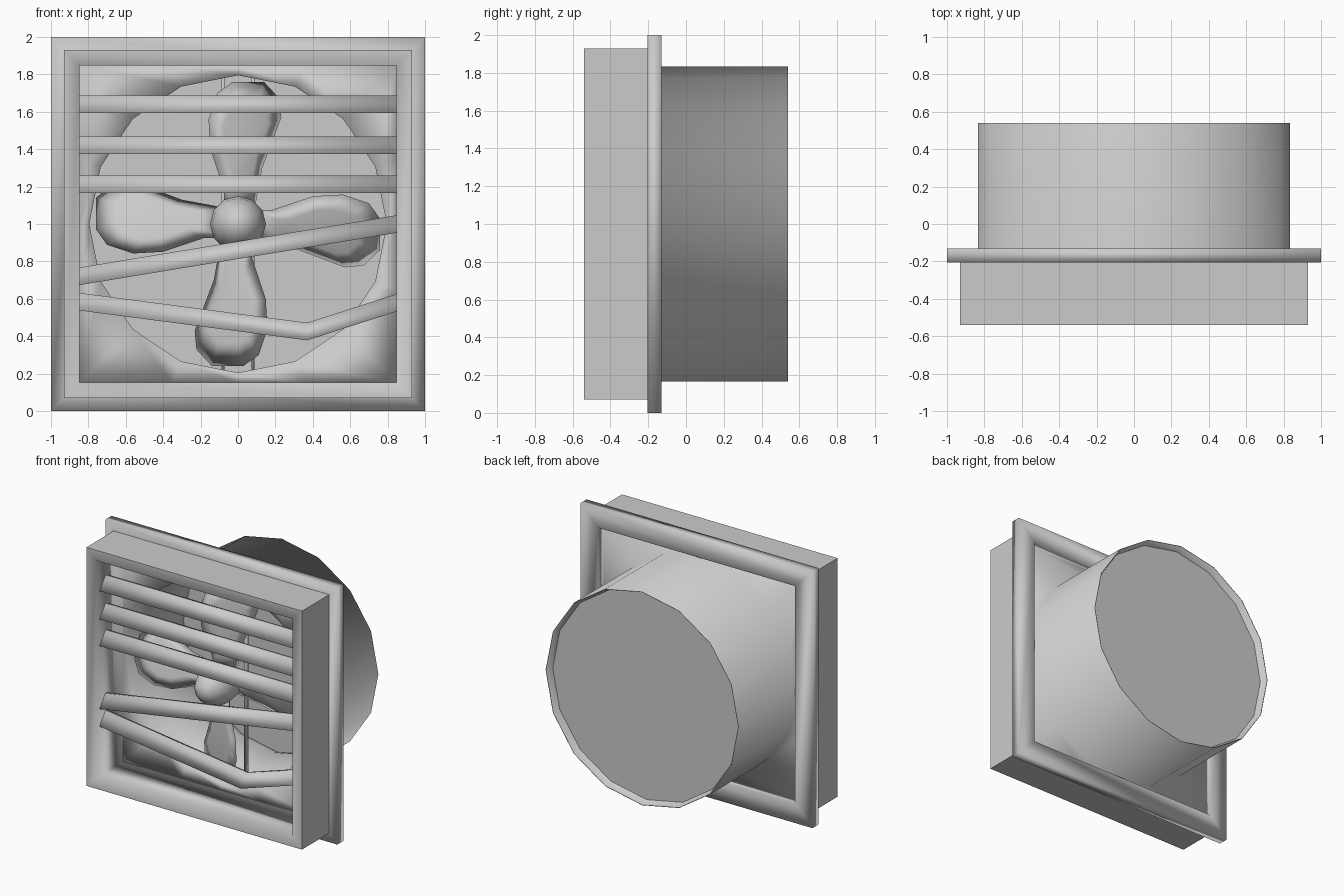
import bpy, bmesh, math
from mathutils import Matrix, Vector

if "Cube" in bpy.data.objects:
    bpy.data.objects.remove(bpy.data.objects["Cube"])


def finish(name, bm, sharp_outer=0):
    """Turn a bmesh into a smooth-shaded object; the first faces may stay flat."""
    bmesh.ops.recalc_face_normals(bm, faces=bm.faces)
    bm.faces.ensure_lookup_table()
    for f in bm.faces:
        f.smooth = True
    for f in bm.faces[:sharp_outer]:
        for e in f.edges:
            e.smooth = False
    mesh = bpy.data.meshes.new(name)
    bm.to_mesh(mesh)
    bm.free()
    ob = bpy.data.objects.new(name, mesh)
    bpy.context.collection.objects.link(ob)
    return ob


def loft(name, loops, closed=False, caps=(False, False), sharp_outer=0):
    """Skin a list of equal-length point loops."""
    bm = bmesh.new()
    rings = [[bm.verts.new(p) for p in lp] for lp in loops]
    pairs = list(zip(rings, rings[1:]))
    if closed:
        pairs.append((rings[-1], rings[0]))
    for a, b in pairs:
        n = len(a)
        for i in range(n):
            j = (i + 1) % n
            bm.faces.new((a[i], a[j], b[j], b[i]))
    for flag, ring in zip(caps, (rings[0], rings[-1])):
        if flag:
            bm.faces.new(ring)
    return finish(name, bm, sharp_outer)


def square(h, y):
    return [(sx * h, y, 1 + sz * h) for sx, sz in ((-1, -1), (1, -1), (1, 1), (-1, 1))]


def circle(r, y, to_square=False):
    pts = []
    for i in range(16):
        c, s = math.cos(i * math.pi / 8), math.sin(i * math.pi / 8)
        k = r / max(abs(c), abs(s)) if to_square else r
        pts.append((c * k, y, 1 + s * k))
    return pts


# Square housing frame and wall flange
def ring(name, outer, inner, y0, y1, flat_faces=0):
    loft(name, [square(outer, y0), square(outer, y1), square(inner, y1), square(inner, y0)],
         True, sharp_outer=flat_faces)


ring("housing_frame", 0.93, 0.848, -0.54, -0.2, 4)
ring("wall_flange", 1.0, 0.848, -0.205, -0.13)

# Back panel flowing into the 16-sided duct: outer skin, thin rim, inner skin
loft("panel_and_duct", [circle(0.85, -0.19, True), circle(0.833, -0.19), circle(0.833, 0.54),
                        circle(0.828, 0.54), circle(0.795, 0.44), circle(0.795, -0.205),
                        circle(0.85, -0.205, True)], closed=True)

# Recessed plate that closes the duct
bm = bmesh.new()
bm.faces.new([bm.verts.new(p) for p in circle(0.81, 0.485)])
finish("duct_end_plate", bm)


# Tilted slats, the lower two crooked
def slat(name, path):
    section = ((-0.495, -0.047), (-0.47, -0.047), (-0.40, 0.047), (-0.425, 0.047))
    loft(name, [[(x, y, z + dz) for y, dz in section] for x, z in path], caps=(True, True))


for i, z in enumerate((1.64, 1.42, 1.212)):
    slat(f"slat_{i + 1}", ((-0.85, z), (0.85, z)))
slat("loose_slat", ((-0.85, 0.72), (0.85, 1.0)))
slat("bent_slat", ((-0.85, 0.585), (0.37, 0.425), (0.85, 0.58)))

# Fan hub, slightly elongated along the axis
bm = bmesh.new()
bmesh.ops.create_uvsphere(bm, u_segments=12, v_segments=8, radius=0.15)
bmesh.ops.transform(bm, verts=bm.verts, matrix=Matrix.Translation((0, -0.24, 1))
                    @ Matrix.Diagonal((1, 1.4, 1, 1)) @ Matrix.Rotation(math.pi / 2, 4, 'X'))
finish("fan_hub", bm)

# Four pitched blades with a lens-shaped section
outline = [(0.05, 0.08), (0.18, 0.08), (0.4, 0.16), (0.56, 0.17), (0.7, 0.12), (0.76, 0.03),
           (0.76, -0.15), (0.67, -0.24), (0.57, -0.25), (0.3, -0.14), (0.05, -0.09)]
center = Vector((0.45, -0.03))
for k in range(4):
    turn = Matrix.Rotation(-k * math.pi / 2, 3, 'Y')
    pitch = Matrix.Rotation(math.radians(22), 3, 'X')

    def blade_loop(scale, y):
        pts = []
        for p in outline:
            q = center + (Vector(p) - center) * scale
            pts.append(turn @ (pitch @ Vector((q.x, y, q.y))) + Vector((0, -0.18, 1)))
        return pts

    loft(f"fan_blade_{k + 1}", [blade_loop(0.6, -0.02), blade_loop(1, 0), blade_loop(0.6, 0.015)],
         caps=(True, True))

# Upright rods carrying the fan
for side, x in (("left", -0.08), ("right", 0.08)):
    bm = bmesh.new()
    bmesh.ops.create_cube(bm, size=1)
    bmesh.ops.scale(bm, vec=(0.018, 0.03, 1.6), verts=bm.verts)
    bmesh.ops.translate(bm, vec=(x, -0.01, 1), verts=bm.verts)
    finish(f"bracket_rod_{side}", bm)
